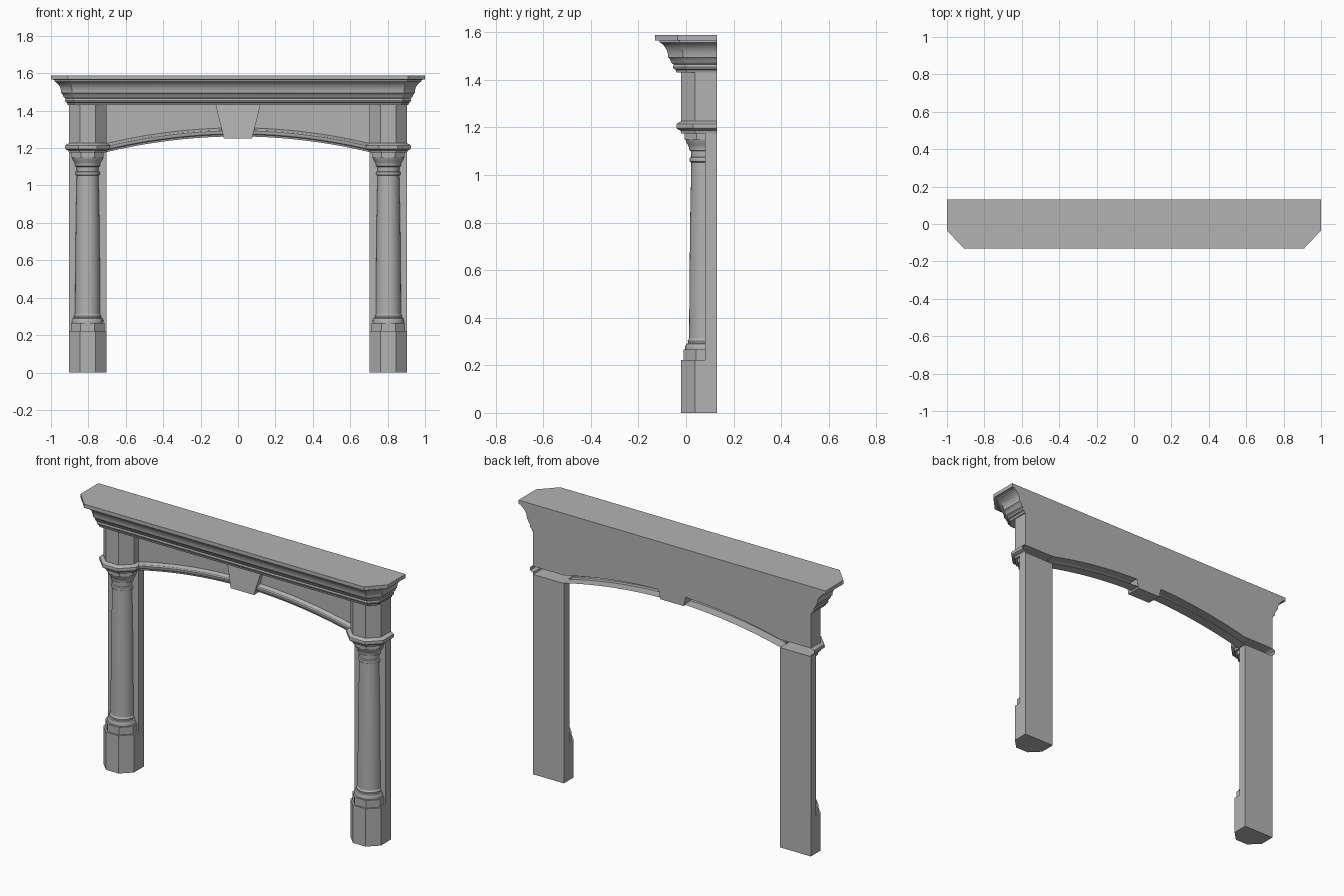
import bpy, bmesh, math

cube = bpy.data.objects.get("Cube")
if cube:
    bpy.data.objects.remove(cube)

BACK, FACE, COL_X = 0.13, 0.08, 0.804

stone = bpy.data.materials.new("grey_stone")
stone.use_nodes = True
GREY = (0.45, 0.45, 0.45, 1)
stone.diffuse_color = GREY
stone.node_tree.nodes["Principled BSDF"].inputs["Base Color"].default_value = GREY


def loft(name, rings, closed=True, caps=(True, True), smooth=True):
    """Skin a list of equal-length point rings."""
    bm = bmesh.new()
    rows = [[bm.verts.new(p) for p in ring] for ring in rings]
    n = len(rows[0])
    for a, b in zip(rows, rows[1:]):
        for i in range(n if closed else n - 1):
            j = (i + 1) % n
            bm.faces.new((a[i], a[j], b[j], b[i]))
    if caps[0]:
        bm.faces.new(rows[0][::-1])
    if caps[1]:
        bm.faces.new(rows[-1])
    bmesh.ops.recalc_face_normals(bm, faces=bm.faces[:])
    mesh = bpy.data.meshes.new(name)
    bm.to_mesh(mesh)
    bm.free()
    mesh.materials.append(stone)
    obj = bpy.data.objects.new(name, mesh)
    bpy.context.collection.objects.link(obj)
    if smooth:
        bpy.ops.object.select_all(action='DESELECT')
        obj.select_set(True)
        bpy.context.view_layer.objects.active = obj
        bpy.ops.object.shade_smooth_by_angle(angle=math.radians(32))
    return obj


def half_octagon(side, apothem, z, outer_back=BACK, inner_back=BACK):
    """Octagonal front with straight sides running to the back."""
    h = apothem * math.tan(math.pi / 8)
    pts = [(apothem, outer_back), (apothem, FACE - h), (h, FACE - apothem),
           (-h, FACE - apothem), (-apothem, FACE - h), (-apothem, inner_back)]
    return [(side * (COL_X + x), y, z) for x, y in pts]


def octagon_block(name, side, apothem, z0, z1, back=BACK):
    loft(name, [half_octagon(side, apothem, z, back, back) for z in (z0, z1)], smooth=False)


def half_lathe(name, side, profile, steps=24):
    arc = [math.pi + math.pi * i / steps for i in range(steps + 1)]
    rings = [[(side * COL_X + r * math.cos(a), FACE + r * math.sin(a), z) for a in arc]
             for r, z in profile]
    loft(name, rings, closed=False, caps=(False, False))


COLUMN = [(0.083, 0.265), (0.084, 0.28), (0.079, 0.29), (0.072, 0.293), (0.073, 0.303),
          (0.067, 0.312), (0.066, 0.5), (0.063, 0.8), (0.058, 1.053), (0.064, 1.056),
          (0.066, 1.064), (0.064, 1.073), (0.058, 1.076), (0.059, 1.10), (0.066, 1.103),
          (0.067, 1.115), (0.071, 1.125), (0.078, 1.135), (0.083, 1.15)]
COLLAR = [(0.1, 1.175), (0.103, 1.187), (0.112, 1.19), (0.119, 1.196), (0.121, 1.205),
          (0.119, 1.215), (0.112, 1.22), (0.1, 1.226)]

for side, label in ((1, "left"), (-1, "right")):
    # Leg: plinth, pilaster behind, half column with base and capital
    octagon_block(label + "_plinth", side, 0.1, 0, 0.222)
    octagon_block(label + "_column_base", side, 0.09, 0.222, 0.266, FACE)
    x0, x1 = side * (COL_X - 0.1), side * (COL_X + 0.1)
    loft(label + "_pilaster", [[(x0, FACE, z), (x1, FACE, z), (x1, BACK, z), (x0, BACK, z)]
                               for z in (0.2, 1.176)], smooth=False)
    half_lathe(label + "_column", side, COLUMN)
    octagon_block(label + "_capital_slab", side, 0.086, 1.15, 1.176, FACE)
    # Hollow collar moulding and the block above it
    loft(label + "_collar", [half_octagon(side, a, z, inner_back=FACE) for a, z in COLLAR],
         closed=False, caps=(True, False))
    octagon_block(label + "_upper_block", side, 0.1, 1.224, 1.435)


# Arched frieze panel
def arch(x):
    return 1.178 + 0.084 * (1 - (x / 0.705) ** 2)


xs = [-0.705 + 1.41 * i / 40 for i in range(41)]
loft("frieze_panel", [[(x, FACE, arch(x) + 0.045), (x, FACE, 1.435),
                       (x, BACK, 1.435), (x, BACK, arch(x) + 0.045)] for x in xs])

# Hollow arch moulding, open to the rear
TRIM = [(0.13, 0), (0.07, 0), (0.067, 0.01), (0.059, 0.013), (0.055, 0.02),
        (0.055, 0.03), (0.06, 0.037), (0.069, 0.04), (0.08, 0.046)]
loft("arch_moulding", [[(x, y, arch(x) + dz) for y, dz in TRIM] for x in xs],
     closed=False, caps=(False, False))

# Tapered keystone, leaning forward at the foot
loft("keystone", [[(-w, y, z), (w, y, z), (w, BACK, z), (-w, BACK, z)]
                  for w, y, z in ((0.076, 0.04, 1.252), (0.082, 0.042, 1.28),
                                  (0.1, 0.052, 1.35), (0.121, 0.06, 1.435))])

# Cornice: inset and height of each moulding step, mitred round chamfered corners
CORNICE = [(0.09, 1.43), (0.086, 1.442), (0.078, 1.446), (0.075, 1.455), (0.078, 1.465),
           (0.072, 1.468), (0.066, 1.476), (0.062, 1.488), (0.055, 1.494), (0.054, 1.508),
           (0.049, 1.525), (0.04, 1.54), (0.028, 1.552), (0.018, 1.557), (0.018, 1.565),
           (0, 1.566), (0, 1.588)]


def cornice_ring(d, z):
    k = 0.414 * d
    half = [(1 - d, BACK), (1 - d, -0.035 + k), (0.91 - k, -0.13 + d)]
    return [(x, y, z) for x, y in half] + [(-x, y, z) for x, y in half[::-1]]


loft("cornice", [cornice_ring(d, z) for d, z in CORNICE])
